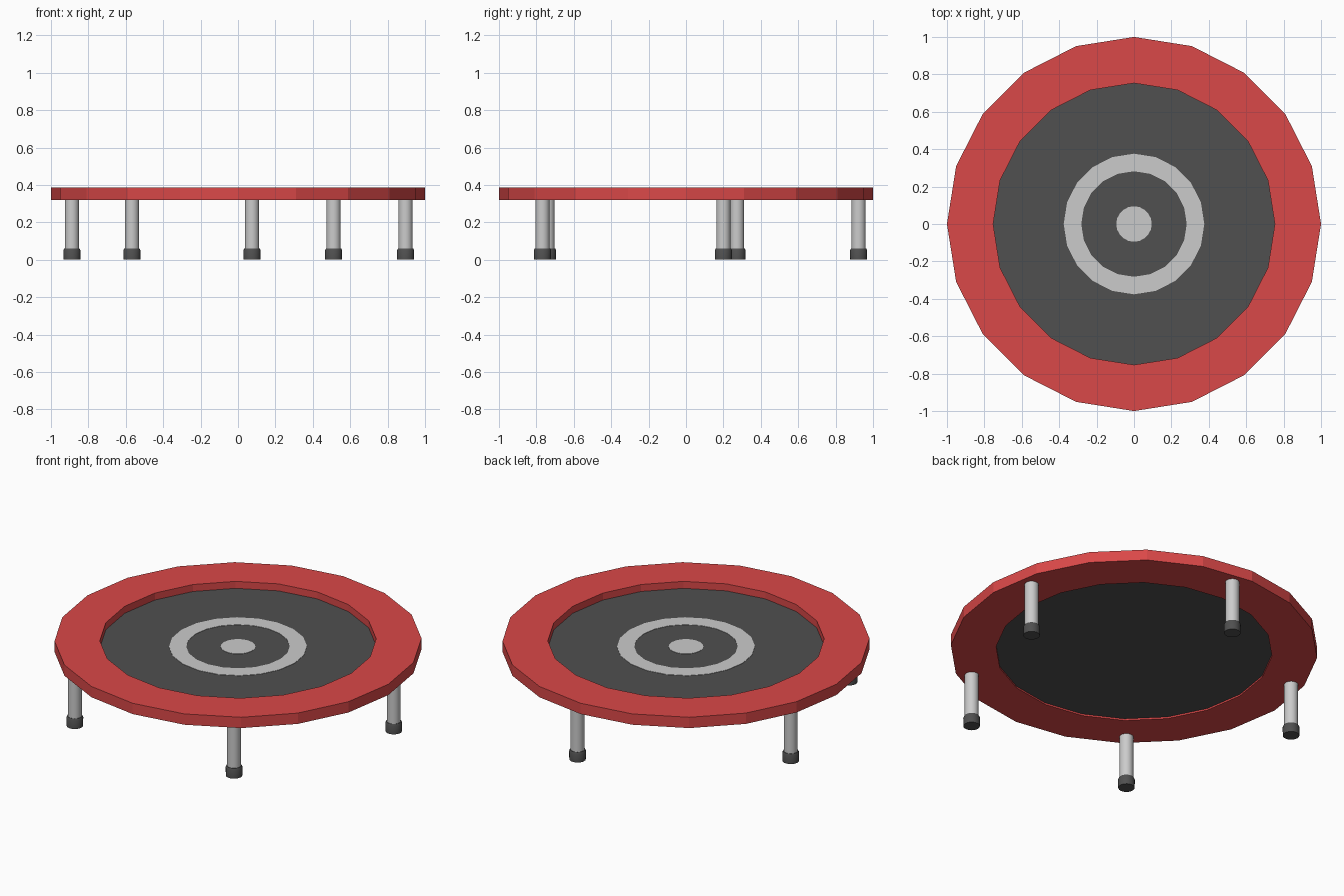
import bpy, bmesh, math

if "Cube" in bpy.data.objects:
    bpy.data.objects.remove(bpy.data.objects["Cube"])


def material(name, rgb):
    m = bpy.data.materials.new(name)
    m.diffuse_color = (*rgb, 1)
    m.use_nodes = True
    m.node_tree.nodes["Principled BSDF"].inputs["Base Color"].default_value = m.diffuse_color
    return m


red = material("red", (0.70, 0.065, 0.065))
dark = material("dark", (0.08, 0.08, 0.08))


def revolve(name, profile, sides, mat=None, loc=(0, 0, 0), closed=False, smooth=False):
    """Spin (radius, z) points about z; open profiles are capped at both ends."""
    bm = bmesh.new()
    rings = []
    for r, z in profile:
        rings.append([bm.verts.new((r * math.cos(math.tau * i / sides),
                                    r * math.sin(math.tau * i / sides), z))
                      for i in range(sides)])
    pairs = list(zip(rings, rings[1:]))
    if closed:
        pairs.append((rings[-1], rings[0]))
    for a, b in pairs:
        for i in range(sides):
            j = (i + 1) % sides
            bm.faces.new((a[i], a[j], b[j], b[i]))
    if not closed:
        bm.faces.new(rings[0][::-1])
        bm.faces.new(rings[-1])
    bmesh.ops.recalc_face_normals(bm, faces=bm.faces)
    me = bpy.data.meshes.new(name)
    bm.to_mesh(me)
    bm.free()
    ob = bpy.data.objects.new(name, me)
    ob.location = loc
    bpy.context.collection.objects.link(ob)
    if mat:
        me.materials.append(mat)
    if smooth:
        bpy.ops.object.select_all(action='DESELECT')
        ob.select_set(True)
        bpy.context.view_layer.objects.active = ob
        bpy.ops.object.shade_smooth_by_angle(angle=math.radians(30))
    return ob


SIDES = 20

# Padded rim
revolve("rim", [(1, 0.32), (1, 0.385), (0.753, 0.385), (0.753, 0.32)],
        SIDES, red, closed=True)

# Jumping mat, recessed in the rim
revolve("mat", [(0.755, 0.33), (0.755, 0.343)], SIDES, dark)

# Target markings on the mat
revolve("target_ring", [(0.376, 0.341), (0.376, 0.345), (0.282, 0.345), (0.282, 0.341)],
        SIDES, closed=True)
revolve("target_centre", [(0.095, 0.341), (0.095, 0.345)], SIDES)

# Five legs with rubber feet
legs = [(0.075, 0.923), (-0.888, 0.273), (-0.567, -0.74), (0.511, -0.767), (0.896, 0.20)]
for n, (x, y) in enumerate(legs, 1):
    revolve(f"leg_{n}", [(0.038, 0.03), (0.038, 0.325)], SIDES,
            loc=(x, y, 0), smooth=True)
    revolve(f"foot_{n}", [(0.045, 0), (0.046, 0.05), (0.041, 0.06)], SIDES,
            dark, loc=(x, y, 0), smooth=True)
